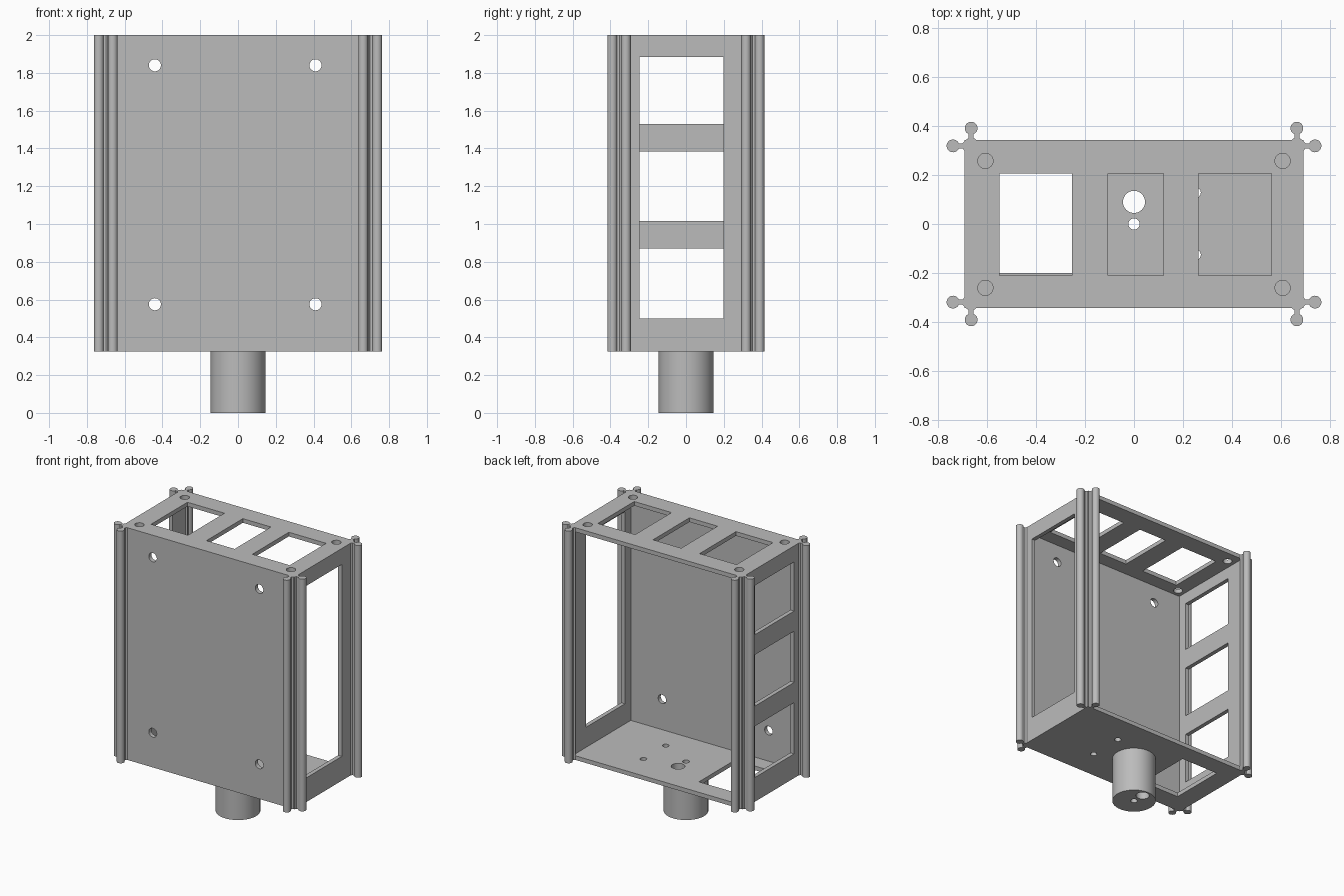
import bpy, bmesh
from math import sin, cos, pi, asin
from mathutils import Matrix, Vector

cube = bpy.data.objects.get("Cube")
if cube:
    bpy.data.objects.remove(cube, do_unlink=True)

grey = bpy.data.materials.new("plain grey")
grey.use_nodes = True
grey.diffuse_color = (0.5, 0.5, 0.5, 1)
grey.node_tree.nodes["Principled BSDF"].inputs["Base Color"].default_value = grey.diffuse_color

X, Y, BASE, TOP, T = 0.69, 0.343, 0.325, 2.0, 0.03


def rect(x0, x1, y0, y1):
    return [(x0, y0), (x1, y0), (x1, y1), (x0, y1)]


def circle(x, y, r, n=32):
    return [(x + r * cos(2 * pi * i / n), y + r * sin(2 * pi * i / n)) for i in range(n)]


def plate(name, outlines, depth, axes, origin):
    """Extrude filled outlines (first is the rim, the rest are holes) along the third axis."""
    curve = bpy.data.curves.new(name, 'CURVE')
    curve.dimensions, curve.fill_mode, curve.extrude = '2D', 'BOTH', depth / 2
    for outline in outlines:
        spline = curve.splines.new('POLY')
        spline.points.add(len(outline) - 1)
        for point, (u, v) in zip(spline.points, outline):
            point.co = (u, v, 0, 1)
        spline.use_cyclic_u = True
    temp = bpy.data.objects.new(name + " outline", curve)
    bpy.context.collection.objects.link(temp)
    graph = bpy.context.evaluated_depsgraph_get()
    mesh = bpy.data.meshes.new_from_object(temp.evaluated_get(graph))
    bpy.data.objects.remove(temp, do_unlink=True)
    bpy.data.curves.remove(curve)

    # Place the slab, weld it and point its faces outwards
    u, v, w = (Vector(a) for a in axes)
    turn = Matrix((u, v, w)).transposed().to_4x4()
    bm = bmesh.new()
    bm.from_mesh(mesh)
    bm.transform(Matrix.Translation(origin) @ turn @ Matrix.Translation((0, 0, depth / 2)))
    bmesh.ops.remove_doubles(bm, verts=bm.verts, dist=0.0001)
    bmesh.ops.recalc_face_normals(bm, faces=bm.faces)
    bm.to_mesh(mesh)
    bm.free()
    mesh.name = name
    mesh.materials.clear()
    mesh.materials.append(grey)
    obj = bpy.data.objects.new(name, mesh)
    bpy.context.collection.objects.link(obj)
    bpy.ops.object.select_all(action='DESELECT')
    obj.select_set(True)
    bpy.context.view_layer.objects.active = obj
    bpy.ops.object.shade_smooth_by_angle()
    return obj


FLAT = ((1, 0, 0), (0, 1, 0), (0, 0, 1))
FRONT = ((1, 0, 0), (0, 0, 1), (0, 1, 0))
SIDE = ((0, 1, 0), (0, 0, 1), (1, 0, 0))

# Floor and neck share the two central bores
bores = [circle(0, 0.09, 0.045), circle(0, 0, 0.023)]
screw_holes = [circle(0.25, y, 0.022) for y in (-0.125, 0.128)]
plate("floor", [rect(-X, X, -Y, Y), rect(-0.55, -0.25, -0.2, 0.21)] + bores + screw_holes,
      T, FLAT, (0, 0, BASE))
plate("neck", [circle(0, 0, 0.146, 64)] + bores, BASE, FLAT, (0, 0, 0))

# Roof with three windows and corner holes
windows = [rect(a, b, -0.21, 0.205) for a, b in ((-0.547, -0.252), (-0.105, 0.12), (0.262, 0.56))]
corner_holes = [circle(x, y, 0.031) for x in (-0.605, 0.605) for y in (-0.26, 0.257)]
plate("roof", [rect(-X, X, -Y, Y)] + windows + corner_holes, T, FLAT, (0, 0, TOP - T))

# Solid front panel with four mounting holes
LOW, HIGH = BASE + T, TOP - T
mounts = [circle(x, z, 0.032) for x in (-0.44, 0.41) for z in (0.575, 1.84)]
plate("front_panel", [rect(-X, X, LOW, HIGH)] + mounts, T, FRONT, (0, -Y, 0))

# Side frames: one large opening on the left, three on the right
side_rim = rect(-Y + T, Y, LOW, HIGH)
plate("left_frame", [side_rim, rect(-0.247, 0.198, 0.5, 1.885)], T, SIDE, (X - T, 0, 0))
openings = [rect(-0.247, 0.198, a, b) for a, b in ((0.5, 0.87), (1.015, 1.385), (1.53, 1.885))]
plate("right_frame", [side_rim] + openings, T, SIDE, (-X, 0, 0))

# Beaded corner rails: a flared foot, a thin stem and a round bead
R, STEM, REACH = 0.026, 0.01, 0.047
start = pi - asin(STEM / R)
bead = [(REACH + R * cos(a), R * sin(a)) for a in (-start + 2 * start * i / 24 for i in range(25))]
rail = [(0, -0.02), (0.008, -STEM)] + bead + [(0.008, STEM), (0, 0.02)]
for sx, side in ((1, "left"), (-1, "right")):
    for sy, end in ((1, "back"), (-1, "front")):
        plate(f"{end}_{side}_side_rail", [rail], TOP - BASE,
              ((sx, 0, 0), (0, sx, 0), (0, 0, 1)), (sx * X, sy * 0.318, BASE))
        plate(f"{end}_{side}_end_rail", [rail], TOP - BASE,
              ((0, sy, 0), (-sy, 0, 0), (0, 0, 1)), (sx * 0.663, sy * Y, BASE))
